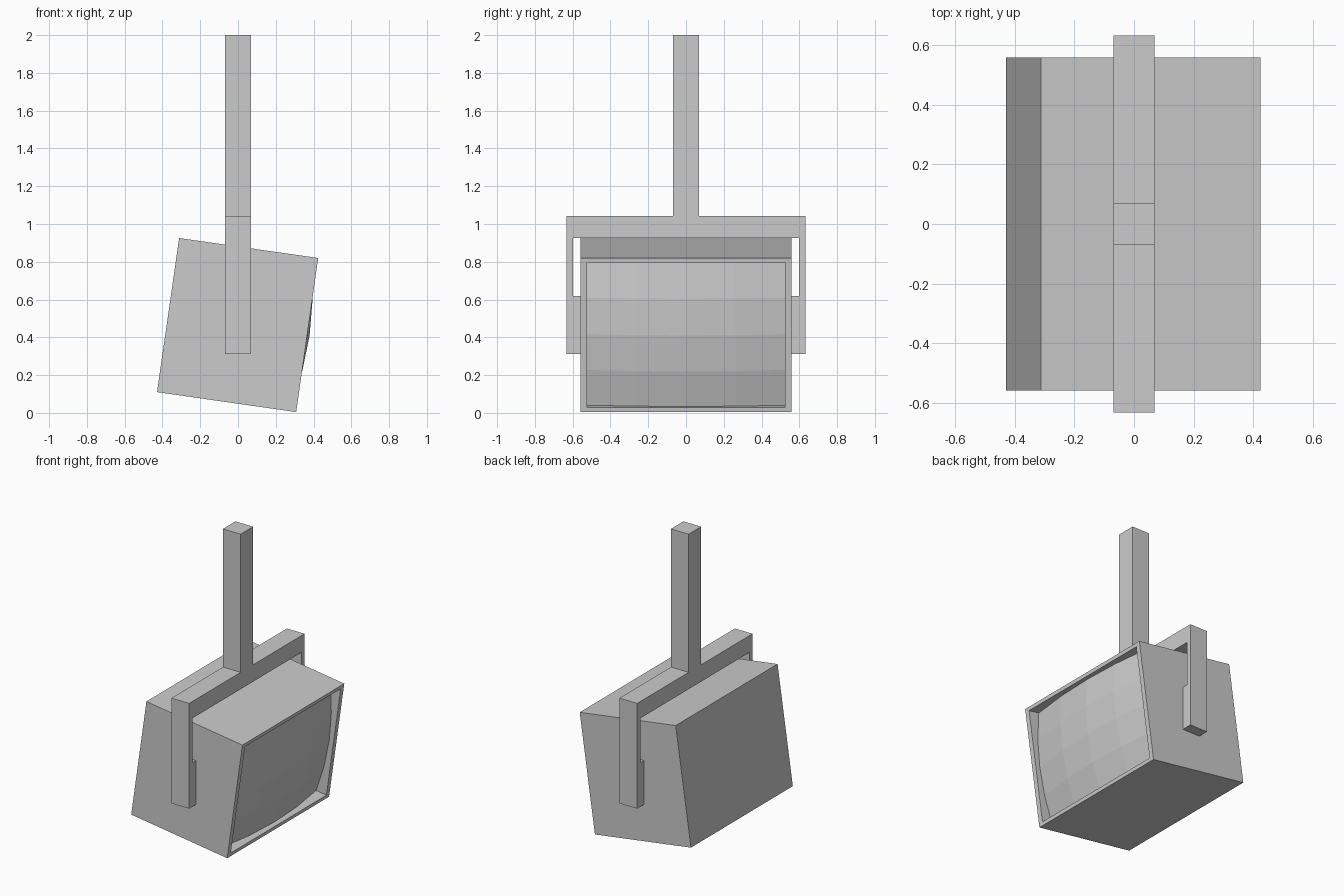
import bpy, bmesh, math
from mathutils import Matrix

if "Cube" in bpy.data.objects:
    bpy.data.objects.remove(bpy.data.objects["Cube"])

TILT = Matrix.Translation((-0.002, 0, 0.465)) @ Matrix.Rotation(math.radians(8.15), 4, 'Y')
HX, HY, HZ = 0.372, 0.558, 0.412      # housing half sizes
OY, OZ = 0.524, 0.387                 # window opening half sizes


def finish(name, bm, matrix=Matrix()):
    bmesh.ops.recalc_face_normals(bm, faces=bm.faces)
    mesh = bpy.data.meshes.new(name)
    bm.to_mesh(mesh)
    bm.free()
    ob = bpy.data.objects.new(name, mesh)
    ob.matrix_world = matrix
    bpy.context.collection.objects.link(ob)
    return ob


def box(bm, x, y, z):
    """Add a box from (min, max) ranges."""
    size = [b - a for a, b in (x, y, z)]
    mid = [(a + b) / 2 for a, b in (x, y, z)]
    m = Matrix.Translation(mid) @ Matrix.Diagonal((*size, 1))
    return bmesh.ops.create_cube(bm, size=1, matrix=m)


# Housing: tilted box with a recessed window on the +x side
bm = bmesh.new()
box(bm, (-HX, HX), (-HY, HY), (-HZ, HZ))
bm.faces.ensure_lookup_table()
front = max(bm.faces, key=lambda f: f.calc_center_median().x)
bmesh.ops.inset_individual(bm, faces=[front], thickness=0.02)
for v in front.verts:
    v.co.y = math.copysign(OY, v.co.y)
    v.co.z = math.copysign(OZ, v.co.z)
pocket = bmesh.ops.extrude_discrete_faces(bm, faces=[front])['faces'][0]
for v in pocket.verts:
    v.co.x -= 0.085
finish("lamp_housing", bm, TILT)

# Glass: 4 x 4 faceted dome filling the window
bm = bmesh.new()
bmesh.ops.create_grid(bm, x_segments=4, y_segments=4, size=1)
for v in bm.verts:
    u, w = v.co.x, v.co.y
    v.co = (HX + 0.013 - 0.0465 * (u * u + w * w), u * OY, w * OZ)
glass = finish("lamp_glass", bm, TILT)
if glass.data.polygons[0].normal.x < 0:
    glass.data.flip_normals()

# Yoke: crossbar, two arms and the pivot pads touching the housing
T = 0.068
bm = bmesh.new()
box(bm, (-T, T), (-0.632, 0.632), (0.925, 1.042))
finish("yoke_crossbar", bm)
for side, s in (("left", -1), ("right", 1)):
    bm = bmesh.new()
    box(bm, (-T, T), sorted((s * 0.598, s * 0.632)), (0.312, 0.925))
    finish("yoke_arm_" + side, bm)
    bm = bmesh.new()
    box(bm, (-T, T), sorted((s * 0.557, s * 0.598)), (0.312, 0.618))
    finish("pivot_pad_" + side, bm)

# Hanging pole
bm = bmesh.new()
box(bm, (-T, T), (-T, T), (1.042, 2.0))
finish("hanging_pole", bm)
